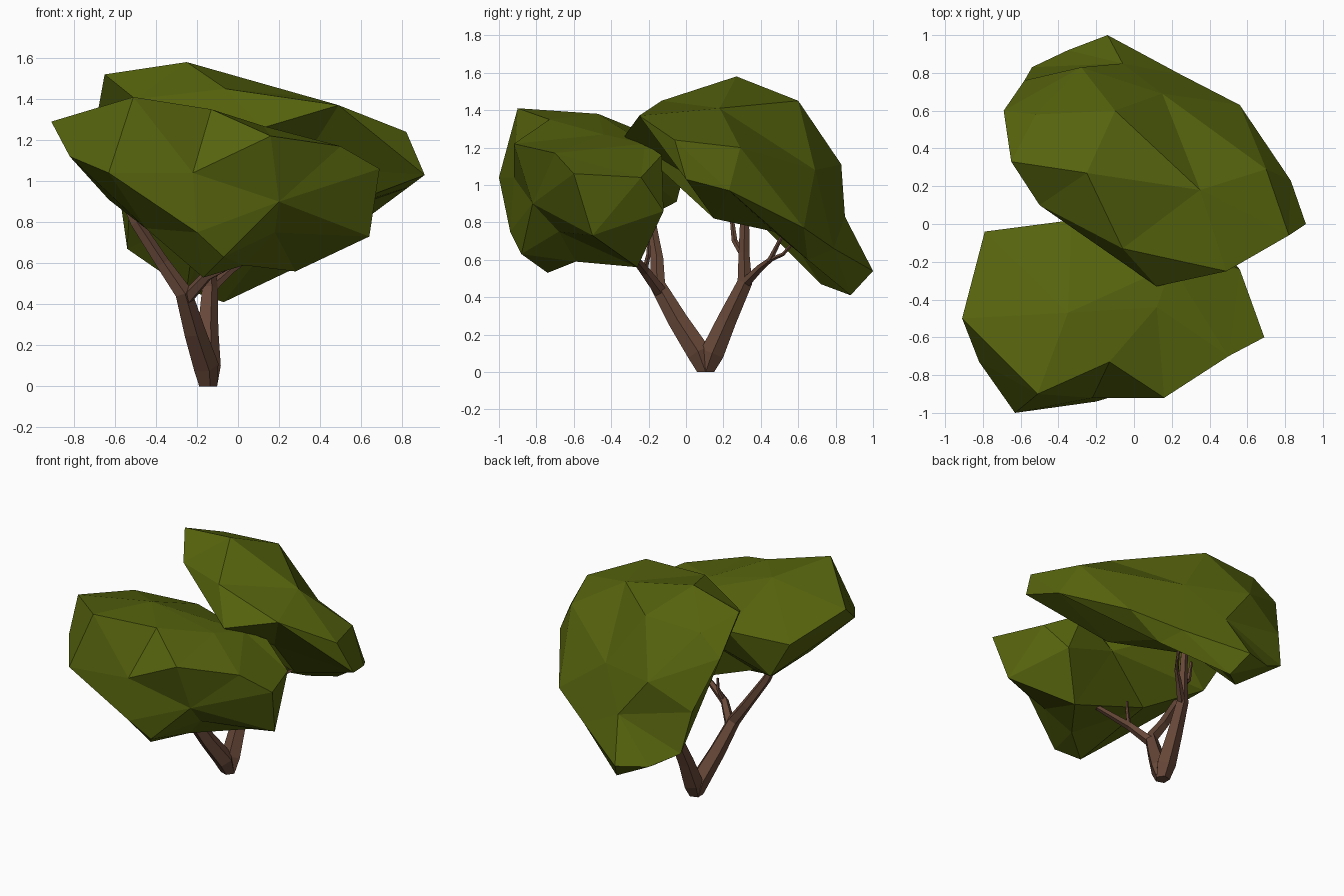
import bpy, bmesh, math
from mathutils import Vector


def material(name, rgb):
    m = bpy.data.materials.new(name)
    m.diffuse_color = (*rgb, 1)
    return m


LEAF = material("leaf green", (0.094, 0.126, 0.004))
BARK = material("bark brown", (0.135, 0.064, 0.040))


def finish(bm, name, mat):
    bmesh.ops.recalc_face_normals(bm, faces=bm.faces)
    me = bpy.data.meshes.new(name)
    bm.to_mesh(me)
    bm.free()
    me.materials.append(mat)
    ob = bpy.data.objects.new(name, me)
    bpy.context.collection.objects.link(ob)
    return ob


def foliage(name, pts, centre, shear, zscale):
    """Faceted clump: connect the corners by their direction from the centre,
    so that dents survive, then put the corners at their true places."""
    bm = bmesh.new()
    c = Vector(centre)
    true = {}
    for p in pts:
        d = Vector(p) - c
        d.z = (d.z + shear * d.y) * zscale
        v = bm.verts.new(d.normalized())
        true[v] = Vector(p)
    bmesh.ops.convex_hull(bm, input=bm.verts[:])
    for v in bm.verts:
        v.co = true[v]
    return finish(bm, name, LEAF)


def branch(name, path, sides=6):
    """Tapered faceted tube; path holds (x, y, z, radius)."""
    bm = bmesh.new()
    rings = []
    P = [Vector(p[:3]) for p in path]
    for i, p in enumerate(path):
        t = (P[min(i + 1, len(P) - 1)] - P[max(i - 1, 0)]).normalized()
        if p[2] == 0:
            t = Vector((0, 0, 1))
        u = (Vector((1, 0, 0)) - t * t.x).normalized()
        w = t.cross(u)
        rings.append([bm.verts.new(P[i] + p[3] * (math.cos(a) * u + math.sin(a) * w))
                      for a in (2 * math.pi * k / sides for k in range(sides))])
    for a, b in zip(rings, rings[1:]):
        for k in range(sides):
            n = (k + 1) % sides
            bm.faces.new((a[k], a[n], b[n], b[k]))
    bm.faces.new(rings[0])
    bm.faces.new(rings[-1])
    return finish(bm, name, BARK)


# Front clump of leaves
foliage("front_foliage", [
    # top
    (-.91, -.5, 1.29), (-.51, -.9, 1.41), (-.13, -.73, 1.35), (.16, -.92, 1.22),
    (-.35, -.47, 1.38), (.12, -.44, 1.27), (.5, -.7, 1.17), (.2, -.22, 1.22),
    (.32, -.13, 1.16), (-.79, -.04, 1.18), (-.33, .02, 1.18),
    # sides
    (-.82, -.73, 1.12), (-.63, -1.0, 1.04), (-.22, -.92, 1.04), (.69, -.6, 1.06),
    (.56, -.24, 1.04), (.2, -.82, .9), (.64, -.5, .73), (.18, -.68, .75),
    (.45, -.12, .86), (-.63, -.05, .91), (.05, -.16, 1.0),
    # underside
    (-.45, -.75, .77), (-.2, -.94, .75), (-.07, -.88, .63), (-.17, -.74, .53),
    (.03, -.59, .59), (.28, -.26, .56), (-.33, -.3, .78),
], (-.08, -.5, .97), 0, 1.5)

# Back clump of leaves, leaning down to the rear
foliage("back_foliage", [
    # top
    (-.25, .27, 1.58), (-.65, .33, 1.52), (-.06, -.13, 1.45), (.49, -.25, 1.37),
    (.35, .18, 1.41), (-.1, .6, 1.45), (-.52, .58, 1.43), (.7, .29, 1.2),
    (.82, -.06, 1.24), (-.28, .83, 1.11), (.15, .69, 1.08), (-.06, .85, .83),
    # rim
    (.12, -.33, 1.26), (.91, 0, 1.03), (.83, .23, .97), (.56, .63, .77),
    (.25, .79, .66), (-.14, 1.0, .54), (-.35, .92, .56), (-.54, .83, .67),
    (-.58, .76, .95), (-.69, .6, 1.3), (-.5, .1, 1.4),
    # underside
    (-.07, .88, .41), (-.25, .72, .47), (.33, .65, .6), (.35, .15, .82),
    (-.2, .35, .84), (-.15, .55, .73), (.2, .47, .75), (.3, -.02, 1.07),
], (0, .35, 1.12), .6, 2.0)

# Trunk: two leaning stems from one foot
branch("front_stem", [(-.15, .105, 0, .048), (-.16, .07, .1, .066), (-.215, -.04, .27, .056),
                      (-.27, -.15, .46, .044), (-.37, -.155, .6, .036), (-.5, -.19, .8, .03),
                      (-.56, -.2, .92, .02)], 5)
branch("back_stem", [(-.15, .105, 0, .048), (-.15, .14, .1, .066), (-.15, .22, .28, .054),
                     (-.14, .315, .48, .042), (-.15, .31, .64, .03), (-.16, .315, .88, .024)], 5)

# Side branches and twigs
branch("front_side_branch", [(-.26, -.13, .42, .036), (-.15, -.22, .54, .028),
                             (.06, -.3, .64, .018)], 5)
branch("front_twig", [(-.14, -.22, .545, .016), (-.11, -.2, .63, .012), (-.11, -.2, .7, .008)], 5)
branch("back_side_branch", [(-.14, .31, .47, .03), (-.04, .4, .56, .02),
                            (.02, .45, .6, .015), (.06, .52, .74, .009)], 5)
branch("back_twig", [(.01, .44, .595, .013), (.07, .52, .63, .01), (.1, .58, .7, .008)], 5)
branch("upper_twig", [(-.15, .31, .62, .02), (-.24, .26, .7, .016), (-.28, .24, .86, .01)], 5)
